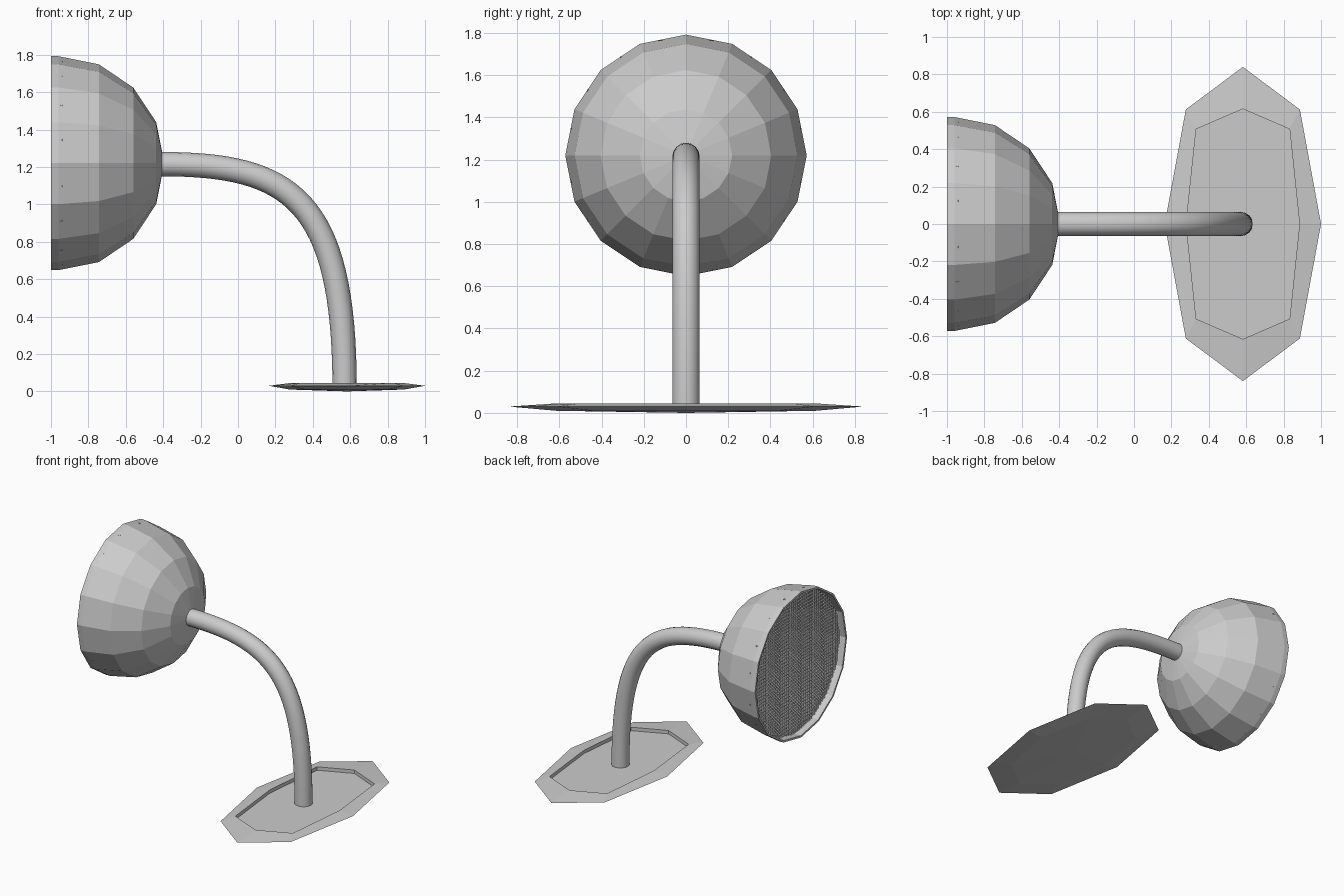
import bpy, bmesh, math
from mathutils import Matrix

if "Cube" in bpy.data.objects:
    bpy.data.objects.remove(bpy.data.objects["Cube"])

HEAD_Z = 1.22
HEAD_X = -0.96
R = 0.572


def make_object(name, bm):
    bmesh.ops.recalc_face_normals(bm, faces=bm.faces)
    mesh = bpy.data.meshes.new(name)
    bm.to_mesh(mesh)
    bm.free()
    obj = bpy.data.objects.new(name, mesh)
    bpy.context.collection.objects.link(obj)
    return obj


def bridge(bm, a, b):
    n = len(a)
    for i in range(n):
        bm.faces.new((a[i], a[(i + 1) % n], b[(i + 1) % n], b[i]))


# Lamp shade: half of a 16-sided sphere with a short straight rim, opening to -x
bm = bmesh.new()
profile = [(-1.0, R)]
for i in range(4):
    a = math.radians(22.5 * i)
    profile.append((HEAD_X + 0.566 * math.sin(a), R * math.cos(a)))
rings = []
for x, r in profile:
    rings.append([bm.verts.new((x, r * math.sin(k * math.pi / 8),
                                HEAD_Z + r * math.cos(k * math.pi / 8)))
                  for k in range(16)])
for a, b in zip(rings, rings[1:]):
    bridge(bm, a, b)
pole = bm.verts.new((HEAD_X + 0.566, 0, HEAD_Z))
for k in range(16):
    bm.faces.new((rings[-1][k], rings[-1][(k + 1) % 16], pole))
shade = make_object("shade", bm)
# keep normals pointing outwards so the wall thickens inwards
if sum(p.normal.x for p in shade.data.polygons) < 0:
    shade.data.flip_normals()
wall = shade.modifiers.new("wall", 'SOLIDIFY')
wall.thickness = 0.015
wall.offset = -1

# Grille: fine lattice just inside the rim
bm = bmesh.new()
bmesh.ops.create_grid(bm, x_segments=44, y_segments=44, size=R)
outside = [f for f in bm.faces if max(v.co.length for v in f.verts) > 0.565]
bmesh.ops.delete(bm, geom=outside, context='FACES')
bm.transform(Matrix.Translation((-0.945, 0, HEAD_Z)) @ Matrix.Rotation(-math.pi / 2, 4, 'Y'))
grille = make_object("grille", bm)
wire = grille.modifiers.new("lattice", 'WIREFRAME')
wire.thickness = 0.014

# Arm: round tube bending from the base up to the shade
curve = bpy.data.curves.new("arm", 'CURVE')
curve.dimensions = '3D'
curve.bevel_depth = 0.065
curve.bevel_resolution = 6
curve.resolution_u = 32
curve.use_fill_caps = True
spline = curve.splines.new('BEZIER')
spline.bezier_points.add(1)
path = [((0.57, 0, 0.012), (0.57, 0, -0.3), (0.57, 0, 1.03)),
        ((-0.41, 0, 1.215), (0.28, 0, 1.215), (-0.8, 0, 1.215))]
for p, (co, left, right) in zip(spline.bezier_points, path):
    p.handle_left_type = p.handle_right_type = 'FREE'
    p.co, p.handle_left, p.handle_right = co, left, right
arm_curve = bpy.data.objects.new("arm", curve)
bpy.context.collection.objects.link(arm_curve)
bpy.ops.object.select_all(action='DESELECT')
arm_curve.select_set(True)
bpy.context.view_layer.objects.active = arm_curve
bpy.ops.object.convert(target='MESH')
bpy.ops.object.shade_smooth_by_angle()

# Base: thin stretched octagon with a recessed top
bm = bmesh.new()


def octagon(rx, ry, dx, dy, z):
    pts = [(rx, 0), (dx, dy), (0, ry), (-dx, dy), (-rx, 0), (-dx, -dy), (0, -ry), (dx, -dy)]
    return [bm.verts.new((0.582 + x, y, z)) for x, y in pts]


bottom = octagon(0.305, 0.615, 0.22, 0.44, 0.01)
edge = octagon(0.418, 0.84, 0.305, 0.612, 0.03)
lip = octagon(0.303, 0.615, 0.25, 0.507, 0.045)
floor = octagon(0.303, 0.615, 0.25, 0.507, 0.018)
for a, b in ((bottom, edge), (edge, lip), (lip, floor)):
    bridge(bm, a, b)
bm.faces.new(floor)
low = bm.verts.new((0.582, 0, 0))
for k in range(8):
    bm.faces.new((bottom[k], bottom[(k + 1) % 8], low))
make_object("base", bm)
